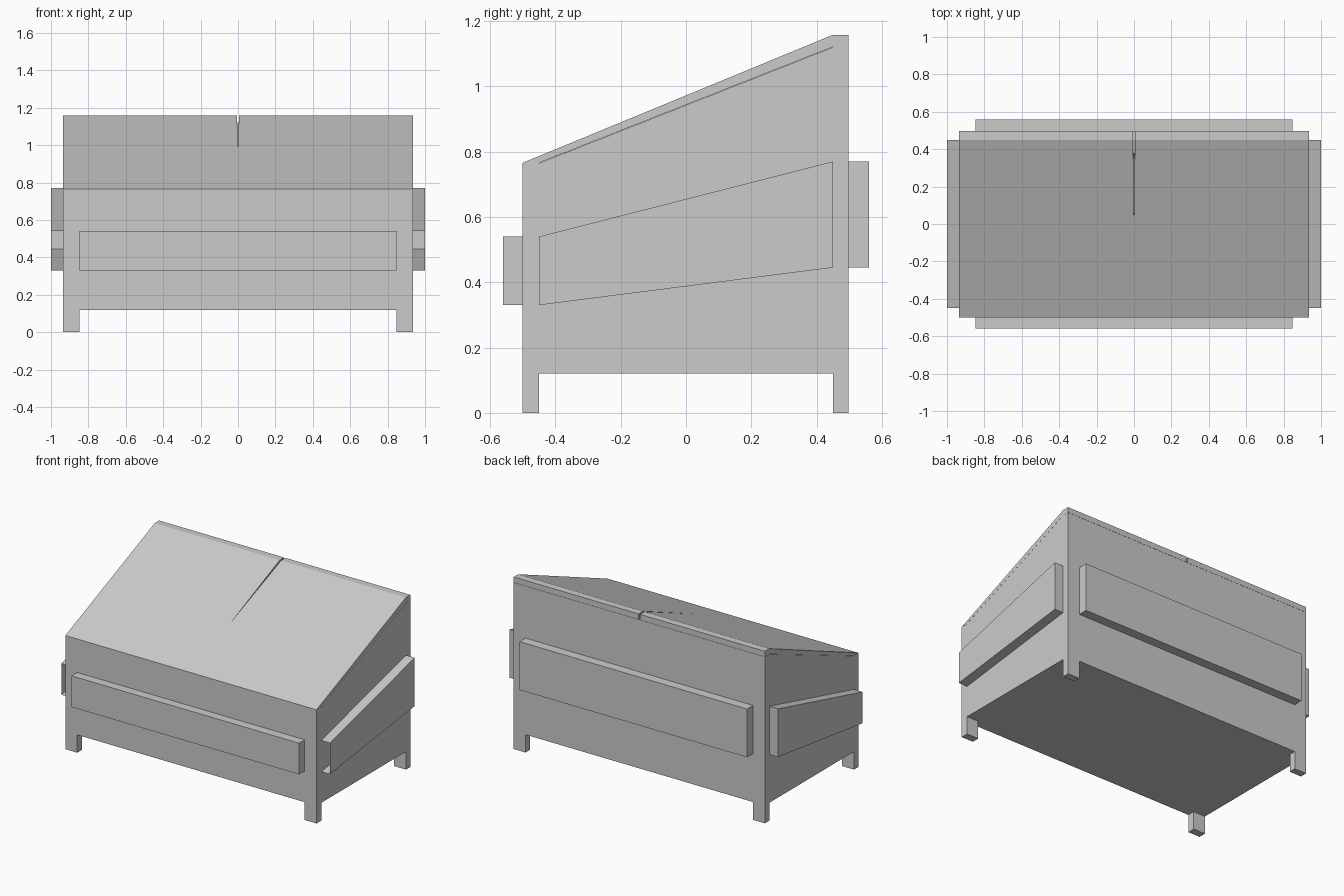
import bpy, bmesh

cube = bpy.data.objects.get("Cube")
if cube:
    bpy.data.objects.remove(cube, do_unlink=True)

grey = bpy.data.materials.new("plain_grey")
grey.use_nodes = True
GREY = (0.6, 0.6, 0.6, 1)
grey.diffuse_color = GREY
grey.node_tree.nodes["Principled BSDF"].inputs["Base Color"].default_value = GREY


def extrude_profile(name, profile, x0, x1, edit=None):
    """Extrude a (y, z) outline along x, with an optional mesh edit."""
    bm = bmesh.new()
    face = bm.faces.new([bm.verts.new((x0, y, z)) for y, z in profile])
    new = bmesh.ops.extrude_face_region(bm, geom=[face])["geom"]
    for v in new:
        if isinstance(v, bmesh.types.BMVert):
            v.co.x = x1
    bmesh.ops.recalc_face_normals(bm, faces=bm.faces[:])
    if edit:
        edit(bm)
    mesh = bpy.data.meshes.new(name)
    bm.to_mesh(mesh)
    bm.free()
    mesh.materials.append(grey)
    obj = bpy.data.objects.new(name, mesh)
    bpy.context.collection.objects.link(obj)
    return obj


def box(name, x0, x1, y0, y1, z0, z1):
    return extrude_profile(name, [(y0, z0), (y1, z0), (y1, z1), (y0, z1)], x0, x1)


def taper_seam(bm):
    # Open a narrow wedge between the two lids towards the back
    for v in bm.verts:
        if abs(v.co.x) < 0.01 and v.co.y > 0.4:
            v.co.x = 0.005 * side


def open_front(bm):
    # The sleeve is open at its front end
    bm.normal_update()
    ends = [f for f in bm.faces if f.normal.y < -0.9]
    bmesh.ops.delete(bm, geom=ends, context='FACES_ONLY')


W, FRONT, BACK = 0.935, -0.5, 0.497

# Bin body with sloping top
extrude_profile("bin_body", [(FRONT, 0.12), (BACK, 0.12), (BACK, 1.12), (0.45, 1.12),
                             (-0.45, 0.765), (FRONT, 0.765)], -W, W)

# Bumper plates across front and back
box("front_bumper", -0.847, 0.847, -0.56, FRONT, 0.33, 0.54)
box("back_bumper", -0.847, 0.847, BACK, 0.56, 0.445, 0.77)

lid = [(FRONT, 0.766), (-0.45, 0.766), (-0.1, 0.904), (0.45, 1.121), (BACK, 1.121),
       (BACK, 1.158), (0.45, 1.158), (-0.1, 0.931)]
sleeve = [(-0.45, 0.33), (0.45, 0.445), (0.45, 0.77), (-0.45, 0.54)]

# Mirrored lids, lifting sleeves and feet
for side, label in ((1, "left"), (-1, "right")):
    extrude_profile(label + "_lid", lid, 0, side * W, taper_seam)
    extrude_profile(label + "_lifting_sleeve", sleeve, side * W, side, open_front)
    for end, y0, y1 in (("front", FRONT, -0.45), ("back", 0.45, BACK)):
        box(f"{label}_{end}_foot", side * 0.847, side * W, y0, y1, 0, 0.12)
